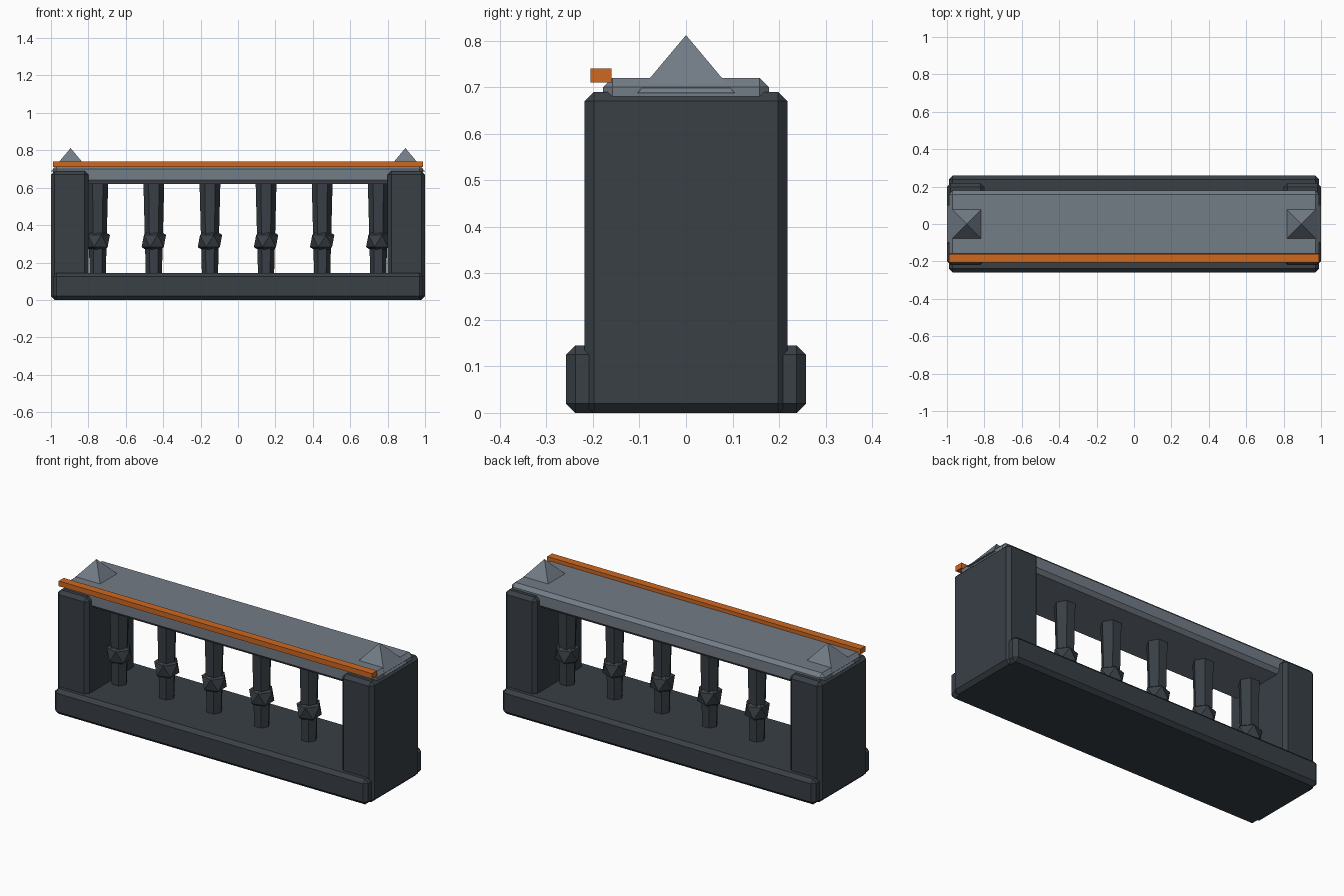
import bpy
import math

if "Cube" in bpy.data.objects:
    bpy.data.objects.remove(bpy.data.objects["Cube"])


def material(name, color):
    m = bpy.data.materials.new(name)
    m.diffuse_color = (*color, 1)
    m.use_nodes = True
    m.node_tree.nodes["Principled BSDF"].inputs["Base Color"].default_value = m.diffuse_color
    return m


dark = material("dark stone", (0.04, 0.05, 0.06))
grey = material("grey stone", (0.17, 0.20, 0.24))
orange = material("orange trim", (0.62, 0.14, 0.015))


def finish(name, mat):
    o = bpy.context.object
    o.name = name
    o.data.materials.append(mat)
    return o


def box(name, lo, hi, mat, bevel=0.0):
    mid = [(a + b) / 2 for a, b in zip(lo, hi)]
    bpy.ops.mesh.primitive_cube_add(size=1, location=mid)
    o = finish(name, mat)
    o.scale = [b - a for a, b in zip(lo, hi)]
    bpy.ops.object.transform_apply(location=False, rotation=False, scale=True)
    if bevel:
        mod = o.modifiers.new("chamfer", 'BEVEL')
        mod.width = bevel
        mod.segments = 1
    return o


# Plinth, handrail and painted strip
box("plinth", (-0.99, -0.258, 0), (0.99, 0.258, 0.145), dark, 0.02)
box("handrail", (-0.99, -0.178, 0.62), (0.99, 0.178, 0.72), grey, 0.02)
box("trim_strip", (-0.99, -0.205, 0.71), (0.99, -0.16, 0.74), orange)

# End posts with pyramid finials
for side, s in (("left", -1), ("right", 1)):
    box(side + "_post", (s * 0.9 - 0.1, -0.218, 0), (s * 0.9 + 0.1, 0.218, 0.69), dark, 0.02)
    bpy.ops.mesh.primitive_cone_add(vertices=4, radius1=0.104 * math.sqrt(2), radius2=0,
                                    depth=0.124, location=(s * 0.895, 0, 0.75),
                                    rotation=(0, 0, math.pi / 4))
    finish(side + "_finial", grey)

# Tapered hexagonal balusters, each with a faceted knot
for i in range(6):
    x = -0.75 + 0.3 * i
    bpy.ops.mesh.primitive_cone_add(vertices=6, radius1=0.043, radius2=0.056, depth=0.5,
                                    location=(x, 0, 0.385), rotation=(0, 0, math.pi / 6))
    finish(f"baluster_{i + 1}", dark)
    bpy.ops.mesh.primitive_ico_sphere_add(subdivisions=1, radius=0.073, location=(x, 0, 0.315))
    finish(f"baluster_knot_{i + 1}", dark)
